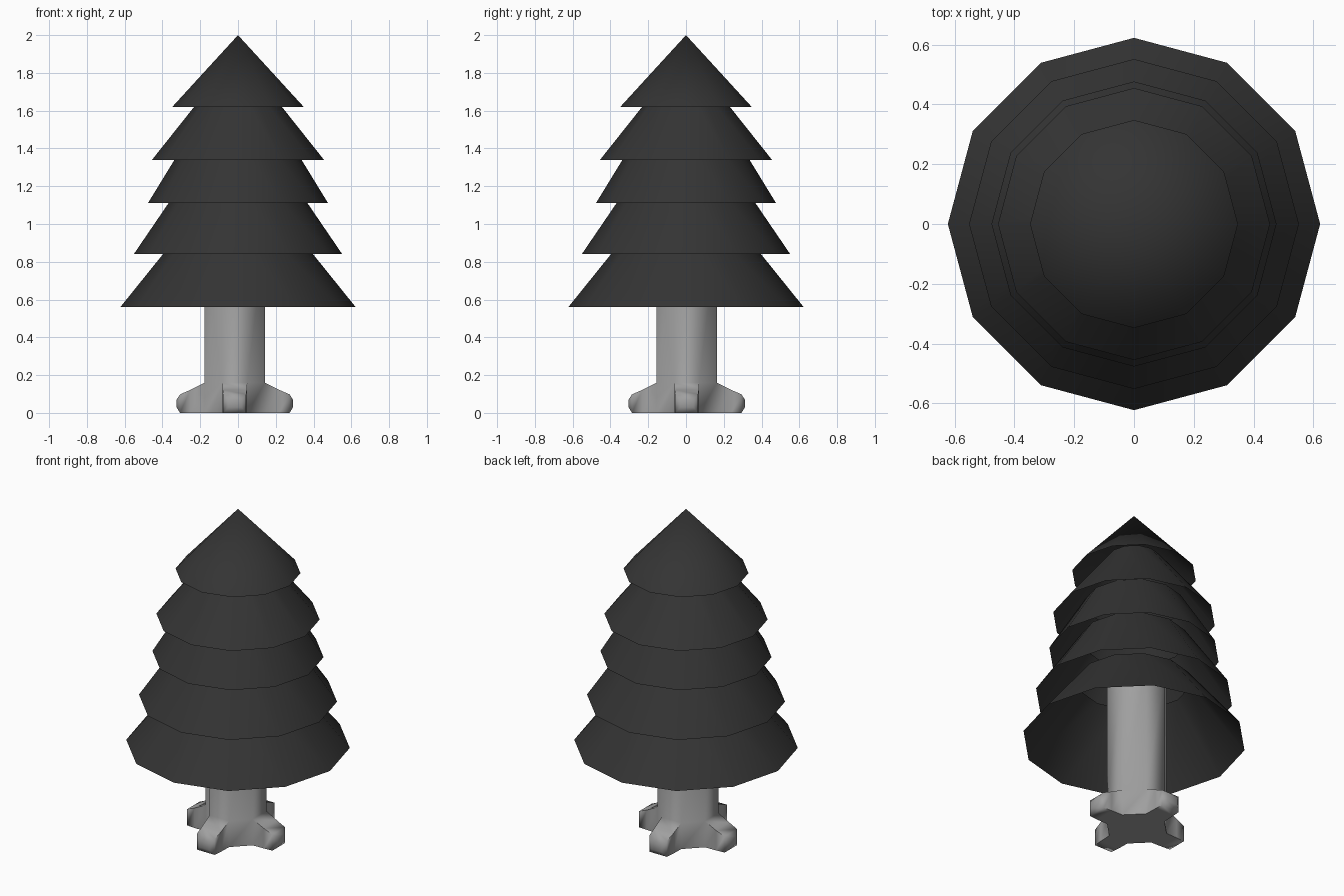
import bpy, bmesh, math
from mathutils import Vector

cube = bpy.data.objects.get("Cube")
if cube:
    bpy.data.objects.remove(cube, do_unlink=True)


def make_material(name, value):
    mat = bpy.data.materials.new(name)
    mat.use_nodes = True
    color = (value, value, value, 1)
    mat.diffuse_color = color
    mat.node_tree.nodes["Principled BSDF"].inputs["Base Color"].default_value = color
    return mat


needle_mat = make_material("dark charcoal needles", 0.034)
bark_mat = make_material("grey bark", 0.35)


def finish(obj, mat, angle):
    obj.data.materials.append(mat)
    bpy.ops.object.select_all(action="DESELECT")
    obj.select_set(True)
    bpy.context.view_layer.objects.active = obj
    bpy.ops.object.shade_smooth_by_angle(angle=math.radians(angle))


# Foliage: open, hollow tiers (base radius, base height, top radius, top height)
tiers = [
    (0.623, 0.56, 0.317, 0.94),
    (0.552, 0.84, 0.30, 1.21),
    (0.477, 1.11, 0.275, 1.44),
    (0.455, 1.34, 0.145, 1.73),
    (0.348, 1.62, 0.0, 2.0),
]
for i, (r1, z1, r2, z2) in enumerate(tiers, 1):
    bpy.ops.mesh.primitive_cone_add(
        vertices=12, radius1=r1, radius2=r2, depth=z2 - z1,
        end_fill_type="NOTHING", location=(0, 0, (z1 + z2) / 2))
    tier = bpy.context.object
    tier.name = f"foliage_tier_{i}"
    finish(tier, needle_mat, 60)

# Trunk: eight-sided column with a low band for the roots
apothem = 0.16
corner = apothem / math.cos(math.pi / 8)
bm = bmesh.new()
rings = []
for z in (0, 0.16, 0.95):
    rings.append([bm.verts.new((corner * math.cos((k - 0.5) * math.pi / 4),
                                corner * math.sin((k - 0.5) * math.pi / 4), z))
                  for k in range(8)])
bands = []
for low, high in zip(rings, rings[1:]):
    bands.append([bm.faces.new((low[k], low[(k + 1) % 8], high[(k + 1) % 8], high[k]))
                  for k in range(8)])
bm.faces.new(rings[0][::-1])
bm.faces.new(rings[-1])

# Roots: pull four sides of the low band outward (reach, half width, bottom, top)
sections = [(0.235, 0.064, 0, 0.122), (0.29, 0.06, 0, 0.098), (0.308, 0.035, 0.03, 0.07)]
for k in range(0, 8, 2):
    out = Vector((math.cos(k * math.pi / 4), math.sin(k * math.pi / 4), 0))
    side = Vector((-out.y, out.x, 0))
    face = bands[0][k]
    for reach, half, bottom, top in sections:
        face = bmesh.ops.extrude_discrete_faces(bm, faces=[face])["faces"][0]
        mid = face.calc_center_median().z
        for v in face.verts:
            sign = 1 if v.co.dot(side) > 0 else -1
            z = top if v.co.z > mid else bottom
            v.co = out * reach + side * half * sign + Vector((0, 0, z))

bmesh.ops.recalc_face_normals(bm, faces=bm.faces)
mesh = bpy.data.meshes.new("trunk_with_roots")
bm.to_mesh(mesh)
bm.free()
trunk = bpy.data.objects.new("trunk_with_roots", mesh)
bpy.context.collection.objects.link(trunk)
trunk.location = (-0.017, 0.004, 0)
finish(trunk, bark_mat, 75)
